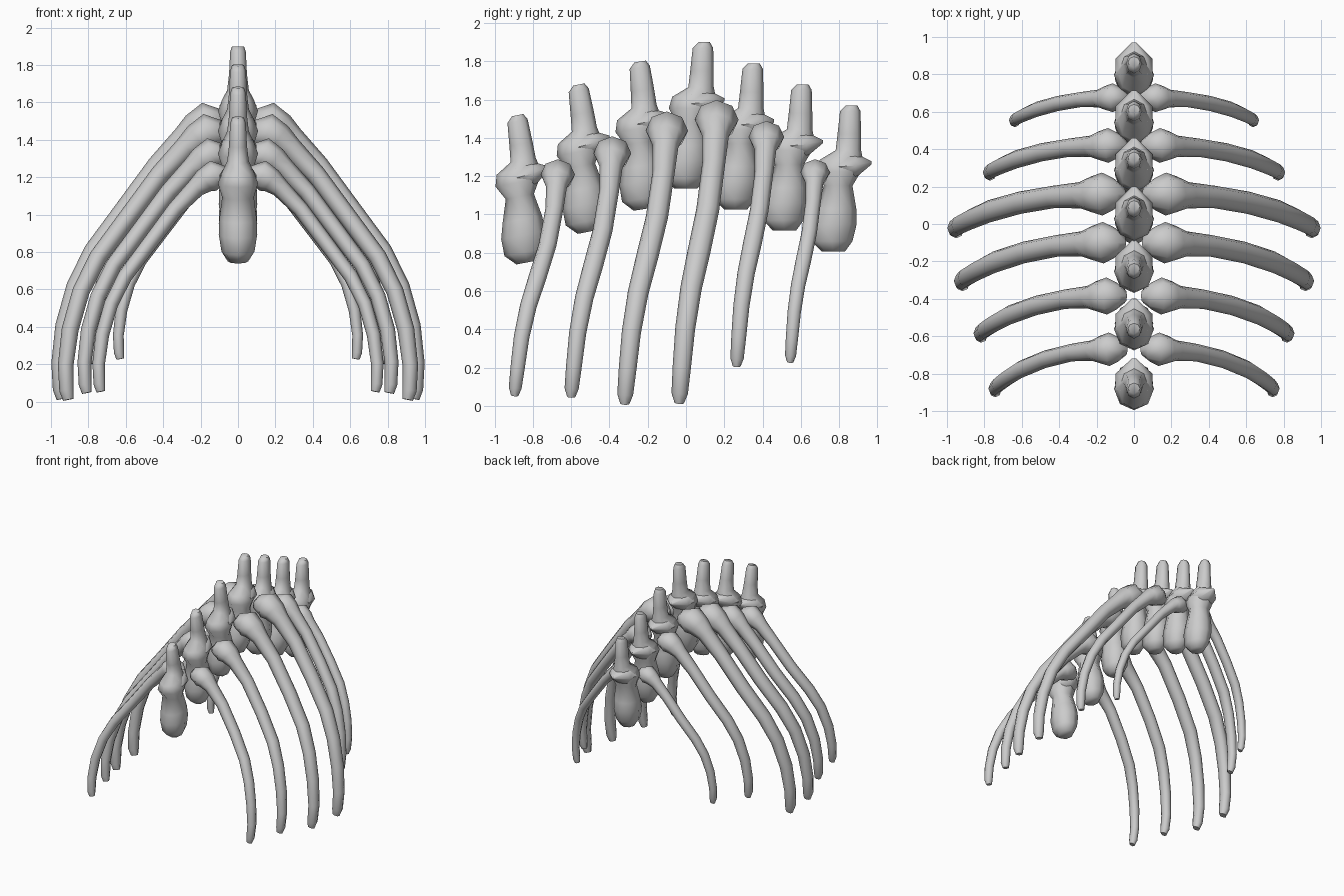
import bpy, bmesh, math
from mathutils import Vector, Matrix

if "Cube" in bpy.data.objects:
    bpy.data.objects.remove(bpy.data.objects["Cube"])


def loft(bm, rings):
    # skin a list of equal-sized point rings and cap both ends
    vs = [[bm.verts.new(p) for p in r] for r in rings]
    n = len(vs[0])
    for a, b in zip(vs, vs[1:]):
        for i in range(n):
            j = (i + 1) % n
            bm.faces.new((a[i], a[j], b[j], b[i]))
    bm.faces.new(vs[0][::-1])
    bm.faces.new(vs[-1])


def ellipse(c, u, v, n=8):
    return [c + u * math.cos(2 * math.pi * i / n) + v * math.sin(2 * math.pi * i / n)
            for i in range(n)]


def finish(bm, name):
    bmesh.ops.recalc_face_normals(bm, faces=bm.faces)
    me = bpy.data.meshes.new(name)
    bm.to_mesh(me)
    bm.free()
    ob = bpy.data.objects.new(name, me)
    bpy.context.collection.objects.link(ob)
    me.shade_smooth()
    me.set_sharp_from_angle(angle=math.radians(60))
    return ob


# Vertebra sections below the tip: z, front y, back y, half width
SECTIONS = [
    (0.0, -.035, .025, .032), (-.03, -.065, .042, .042), (-.15, -.078, .045, .048),
    (-.235, -.088, .045, .058), (-.285, -.172, .055, .085), (-.345, -.19, .045, .107),
    (-.42, -.15, .0, .085), (-.54, -.19, .02, .1), (-.62, -.213, .022, .103),
    (-.71, -.213, .0, .088), (-.765, -.16, -.04, .055)]


def vertebra(name, y, z, tilt):
    bm = bmesh.new()
    loft(bm, [ellipse(Vector((0, (f + b) / 2, h)), Vector((w, 0, 0)), Vector((0, (b - f) / 2, 0)))
              for h, f, b, w in SECTIONS])
    # rear-pointing process and its two side wings
    loft(bm, [ellipse(Vector((0, py, pz)), Vector((w, 0, 0)), Vector((0, 0, d)))
              for py, pz, w, d in ((-.07, -.32, .1, .07), (.015, -.315, .098, .065),
                                   (.1, -.3, .012, .008))])
    ob = finish(bm, name)
    ob.matrix_world = Matrix.Translation((0, y, z)) @ Matrix.Rotation(math.radians(tilt), 4, 'X')


# Rib path at full size: x, sideways drift y, z, radius along y, radius across
PATH = [
    (.06, 0, 1.46, .045, .045), (.11, 0, 1.48, .085, .08), (.17, 0, 1.49, .115, .105),
    (.23, -.002, 1.455, .095, .085), (.29, -.006, 1.405, .07, .065),
    (.43, -.015, 1.26, .06, .055), (.61, -.045, 1.02, .06, .052), (.775, -.09, .80, .06, .05),
    (.87, -.13, .61, .056, .048), (.93, -.16, .40, .052, .047), (.955, -.177, .2, .048, .043),
    (.95, -.188, .06, .043, .04), (.94, -.19, .01, .025, .03)]


def rib(name, side, s, y, top, lean):
    k = lean / .19
    pts = [Vector((p[0] * s, y + p[1] * k, top - s * (1.595 - p[2]))) for p in PATH]
    bm = bmesh.new()
    rings = []
    for i, p in enumerate(PATH):
        t = pts[min(i + 1, len(pts) - 1)] - pts[max(i - 1, 0)]
        across = Vector((t.z, 0, -t.x)).normalized()
        along = across.cross(t).normalized()
        rings.append(ellipse(pts[i], across * p[4] * s, along * p[3] * s))
    for r in rings:
        for v in r:
            v.x *= side
    loft(bm, rings)
    finish(bm, name)


# Spine
for i, (y, z, tilt) in enumerate([
        (-.875, 1.52, 11), (-.555, 1.68, 11), (-.235, 1.80, 9), (.10, 1.90, 0),
        (.36, 1.79, 0), (.615, 1.68, 0), (.87, 1.57, 0)]):
    vertebra(f"vertebra_{i + 1}", y, z, tilt)

# Rib pairs: scale, head y, top z, backward lean
for i, (s, y, top, lean) in enumerate([
        (.78, -.67, 1.29, .225), (.86, -.385, 1.41, .215), (.965, -.10, 1.54, .22),
        (1.0, .16, 1.6, .195), (.81, .42, 1.49, .155), (.67, .675, 1.29, .13)]):
    for side, label in ((1, "right"), (-1, "left")):
        rib(f"rib_{label}_{i + 1}", side, s, y, top, lean)
